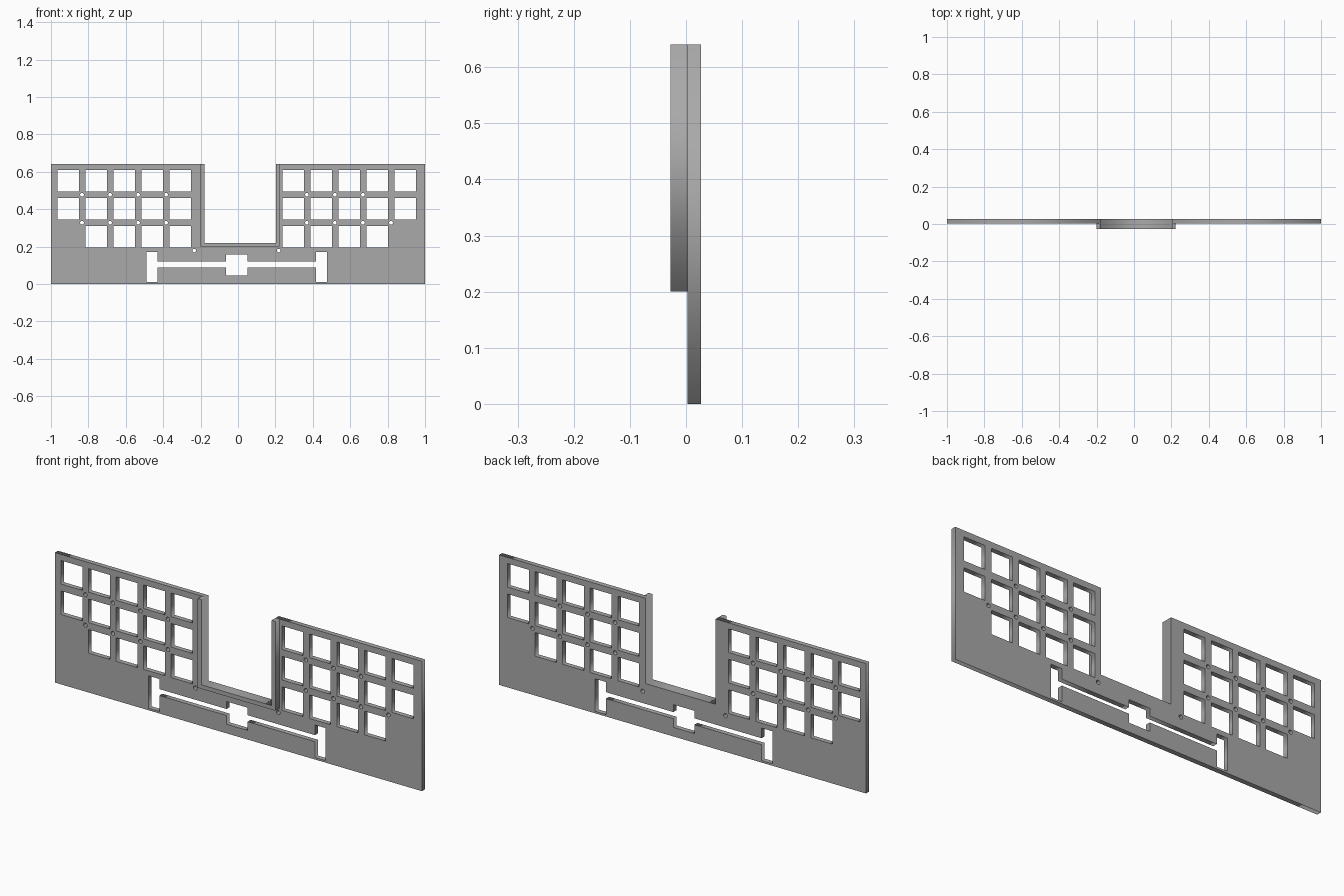
import bpy
import math
from mathutils import Matrix

cube = bpy.data.objects.get("Cube")
if cube:
    bpy.data.objects.remove(cube, do_unlink=True)

grey = bpy.data.materials.new("plain grey")
grey.use_nodes = True
colour = (0.4, 0.4, 0.4, 1)
grey.diffuse_color = colour
grey.node_tree.nodes["Principled BSDF"].inputs["Base Color"].default_value = colour


def rect(x0, x1, z0, z1):
    return [(x0, z0), (x1, z0), (x1, z1), (x0, z1)]


def circle(x, z, r, n=16):
    return [(x + r * math.cos(math.tau * i / n), z + r * math.sin(math.tau * i / n))
            for i in range(n)]


def sheet(name, loops, y0, y1):
    """Upright sheet from an outline followed by its hole outlines."""
    curve = bpy.data.curves.new(name + "_profile", 'CURVE')
    curve.dimensions = '2D'
    curve.fill_mode = 'BOTH'
    curve.extrude = (y1 - y0) / 2
    for loop in loops:
        spline = curve.splines.new('POLY')
        spline.points.add(len(loop) - 1)
        for point, (x, z) in zip(spline.points, loop):
            point.co = (x, z, 0, 1)
        spline.use_cyclic_u = True
    helper = bpy.data.objects.new(name + "_helper", curve)
    bpy.context.collection.objects.link(helper)
    bpy.context.view_layer.update()
    graph = bpy.context.evaluated_depsgraph_get()
    mesh = bpy.data.meshes.new_from_object(helper.evaluated_get(graph))
    bpy.data.objects.remove(helper, do_unlink=True)
    mesh.transform(Matrix.Translation((0, (y0 + y1) / 2, 0))
                   @ Matrix.Rotation(math.pi / 2, 4, 'X'))
    mesh.name = name
    mesh.materials.clear()
    mesh.materials.append(grey)
    obj = bpy.data.objects.new(name, mesh)
    bpy.context.collection.objects.link(obj)
    return obj


TOP, NOTCH_L, NOTCH_R, NOTCH_Z = 0.64, -0.18, 0.203, 0.22
RIM = 0.02
PITCH, KEY = 0.15, 0.116

# Plate outline with the central notch
loops = [[(-1, 0), (1, 0), (1, TOP), (NOTCH_R, TOP), (NOTCH_R, NOTCH_Z),
          (NOTCH_L, NOTCH_Z), (NOTCH_L, TOP), (-1, TOP)]]

# Square openings: five columns per side, the outer column lacks the lowest row
for start, outer in ((-0.966, 0), (0.237, 4)):
    for col in range(5):
        for row in range(3):
            if row == 2 and col == outer:
                continue
            x, z = start + col * PITCH, 0.494 - row * PITCH
            loops.append(rect(x, x + KEY, z, z + KEY))

# Small screw holes at the crossings of the bars
for start, skip in ((-0.834, None), (0.368, 3)):
    for col in range(4):
        for row in range(2):
            if row == 0 and col == skip:
                continue
            loops.append(circle(start + col * PITCH, 0.477 - row * PITCH, 0.01))
for x in (-0.234, 0.218):
    loops.append(circle(x, 0.178, 0.01))

# Long slot with a square centre and tall ends, mirrored about its own middle
MID = -0.007
half = [(0.057, 0.045), (0.057, 0.088), (0.424, 0.088), (0.424, 0.01),
        (0.483, 0.01), (0.483, 0.17), (0.424, 0.17), (0.424, 0.12),
        (0.057, 0.12), (0.057, 0.157)]
loops.append([(MID + x, z) for x, z in half]
             + [(MID - x, z) for x, z in reversed(half)])

sheet("plate", loops, 0.003, 0.027)

# Raised rim around the notch on the front
sheet("notch_rim", [[(NOTCH_L - RIM, TOP), (NOTCH_L - RIM, NOTCH_Z - RIM),
                     (NOTCH_R + RIM, NOTCH_Z - RIM), (NOTCH_R + RIM, TOP),
                     (NOTCH_R, TOP), (NOTCH_R, NOTCH_Z),
                     (NOTCH_L, NOTCH_Z), (NOTCH_L, TOP)]], -0.028, 0.003)
